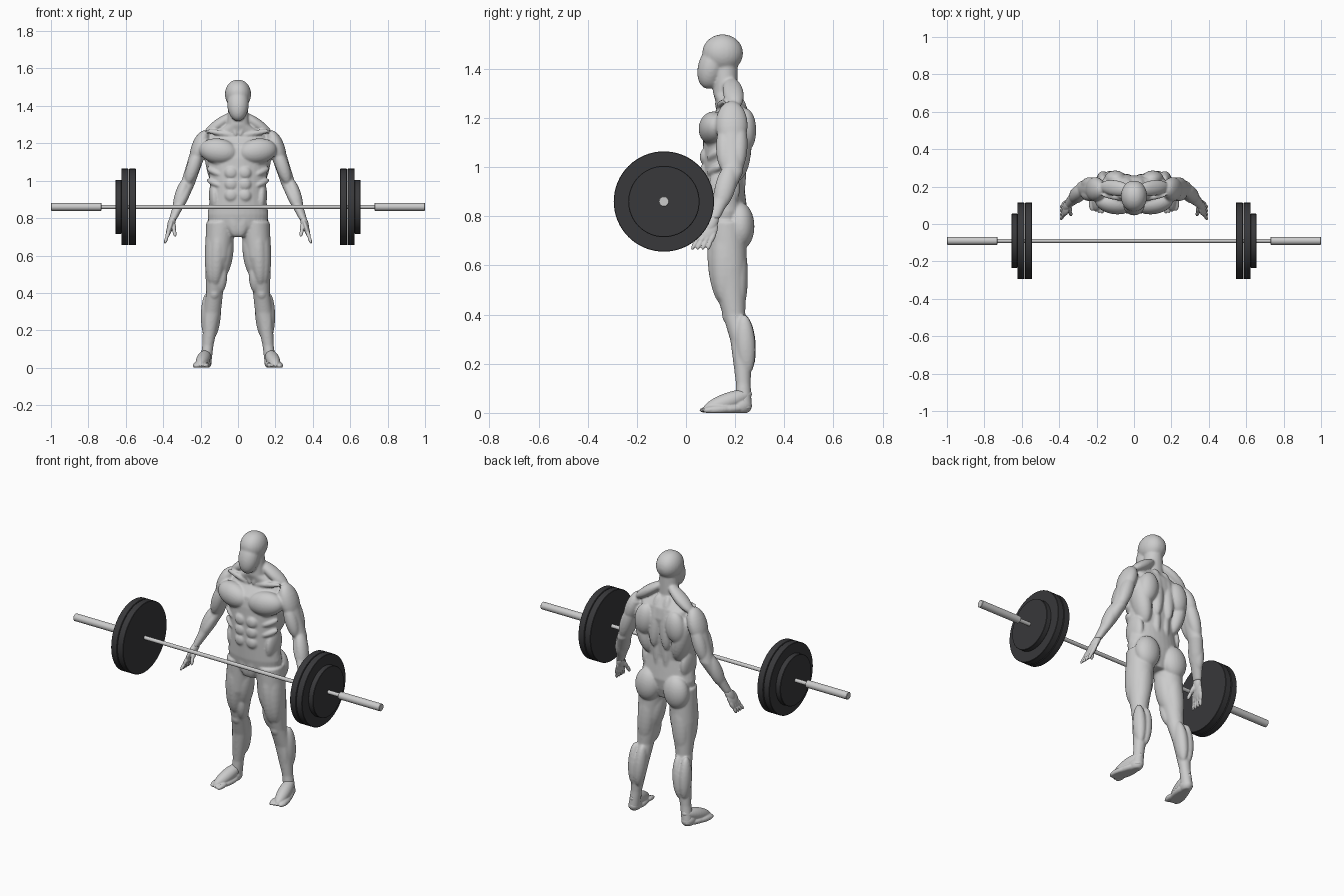
import bpy, bmesh, math
from mathutils import Vector, Matrix

cube = bpy.data.objects.get("Cube")
if cube:
    bpy.data.objects.remove(cube)


def material(name, red, green, blue):
    mat = bpy.data.materials.new(name)
    mat.use_nodes = True
    mat.diffuse_color = (red, green, blue, 1)
    mat.node_tree.nodes["Principled BSDF"].inputs["Base Color"].default_value = mat.diffuse_color
    return mat


pale = material("pale grey", .6, .6, .6)
dark = material("dark rubber", .04, .04, .043)

# Joints of the left half of the skeleton; every muscle is placed along these bones
shoulder = Vector((.19, .185, 1.22))
elbow = Vector((.27, .19, .98))
wrist = Vector((.35, .11, .79))
knuckles = Vector((.37, .08, .73))
hip = Vector((.09, .165, .78))
knee = Vector((.125, .195, .4))
ankle = Vector((.17, .23, .05))
heel = Vector((.17, .25, .02))
toes = Vector((.205, .07, .01))
crotch = Vector((0, .16, .7))
throat = Vector((0, .16, 1.3))
chin = Vector((0, .09, 1.32))
crown = Vector((0, .15, 1.54))

trunk, head = (crotch, throat), (chin, crown)
upper_arm, forearm, hand = (shoulder, elbow), (elbow, wrist), (wrist, knuckles)
thigh, shin, foot = (hip, knee), (knee, ankle), (heel, toes)


def spot(bone, along, out=0, back=0, up=0):
    """Point at a fraction of the bone's length, pushed outwards, backwards or up."""
    return bone[0].lerp(bone[1], along) + Vector((out, back, up))


def loft(bm, *rings, sides=(1, -1), segments=32):
    """Closed skin through horizontal elliptical rings (centre, half width, half depth)."""
    angles = [math.tau * i / segments for i in range(segments)]
    for side in sides:
        loops = [[bm.verts.new((side * (centre.x + width * math.cos(a)),
                                centre.y + depth * math.sin(a), centre.z)) for a in angles]
                 for centre, width, depth in rings]
        for low, high in zip(loops, loops[1:]):
            for i in range(segments):
                j = (i + 1) % segments
                bm.faces.new((low[i], low[j], high[j], high[i]))
        bm.faces.new(loops[0])
        bm.faces.new(loops[-1])


def muscle(bm, start, end, width, depth=None):
    """Ellipsoid stretched between two points, on both sides."""
    for side in (1, -1):
        a, b = (Vector((side * p.x, p.y, p.z)) for p in (start, end))
        along = (b - a).normalized()
        guide = Vector((0, 0, 1)) if abs(along.y) > .75 else Vector((0, 1, 0))
        across = guide.cross(along).normalized()
        frame = Matrix((across, along.cross(across), along)).transposed().to_4x4()
        size = Matrix.Diagonal((width, depth or width, (b - a).length / 2, 1))
        bmesh.ops.create_uvsphere(bm, u_segments=24, v_segments=16, radius=1,
                                  matrix=Matrix.Translation((a + b) / 2) @ frame @ size)


def finish_skin(bm, name, voxel, smoothing):
    """Fuse the overlapping volumes into one smooth skin standing on the floor."""
    for v in bm.verts:
        v.co.z = max(v.co.z, 0)
    bmesh.ops.recalc_face_normals(bm, faces=bm.faces)
    mesh = bpy.data.meshes.new(name)
    bm.to_mesh(mesh)
    bm.free()
    mesh.materials.append(pale)
    obj = bpy.data.objects.new(name, mesh)
    bpy.context.collection.objects.link(obj)
    fuse = obj.modifiers.new("fuse", "REMESH")
    fuse.mode = "VOXEL"
    fuse.voxel_size = voxel
    fuse.use_smooth_shade = True
    soften = obj.modifiers.new("soften", "SMOOTH")
    soften.factor = .5
    soften.iterations = smoothing


body = bmesh.new()

# Cores of the torso, legs and arms
loft(body, (spot(trunk, 0), .08, .06), (spot(trunk, .1), .155, .08),
     (spot(trunk, .2), .163, .09), (spot(trunk, .4, back=-.01), .145, .085),
     (spot(trunk, .7), .165, .09), (spot(trunk, .8, back=.01), .17, .09),
     (spot(trunk, .9, back=.03), .15, .06), (spot(trunk, 1), .06, .05),
     (spot(trunk, 1.2), .05, .05), sides=(1,))
loft(body, (spot(thigh, 0), .08, .08), (spot(thigh, .5, back=-.01), .07, .077),
     (spot(thigh, 1), .045, .046), (spot(shin, .3, back=.02), .047, .045),
     (spot(shin, .8, back=.01), .03, .03), (spot(shin, 1.1), .031, .035))
loft(body, (shoulder, .045, .055), (elbow, .038, .043),
     (spot(forearm, .4), .036, .04), (wrist, .02, .027))

# Smooth featureless head
muscle(body, spot(head, .3, out=.005, back=.04), spot(head, 1, out=.005), .065, .083)
muscle(body, spot(head, 0, back=-.01), spot(head, .8, out=.005, back=-.01), .055)
muscle(body, spot(head, 0), spot(head, .5, out=.005, back=-.01), .045)

# Chest, shoulders and neck
muscle(body, spot(trunk, .74, out=.005, back=-.065), spot(upper_arm, .2, back=-.06), .068, .058)
muscle(body, spot(upper_arm, -.2), spot(upper_arm, .6), .045, .065)
muscle(body, spot(trunk, 1.1, out=.02, back=.02), spot(upper_arm, -.1, back=.02), .03, .042)
muscle(body, spot(trunk, 1.1, out=.05), spot(trunk, .9, out=.01, back=-.04), .013)
muscle(body, spot(trunk, .9, out=.01, back=-.03), spot(upper_arm, -.2, back=-.03), .015)

# Back: inner trapezius, shoulder blade, wing and spine cord
muscle(body, spot(trunk, 1, out=.03, back=.05), spot(trunk, .5, out=.04, back=.08), .04)
muscle(body, spot(trunk, .9, out=.09, back=.08), spot(trunk, .6, out=.11, back=.08), .058, .046)
muscle(body, spot(trunk, .85, out=.15, back=.04), spot(trunk, .4, out=.09, back=.04), .05, .065)
muscle(body, spot(trunk, .7, out=.03, back=.06), spot(trunk, .2, out=.03, back=.05), .026, .03)

# Stomach: three rows of abdominals with ribs beside them, then belly and flank
for row in range(3):
    level = .37 + .1 * row
    muscle(body, spot(trunk, level - .06, out=.036, back=-.08),
           spot(trunk, level + .06, out=.036, back=-.08), .036, .024)
    muscle(body, spot(trunk, level + .08, out=.09, back=-.07),
           spot(trunk, level + .14, out=.165, back=-.02), .018, .02)
muscle(body, spot(trunk, .3, out=.04, back=-.06), spot(trunk, 0, out=.01, back=-.06), .04, .025)
muscle(body, spot(trunk, .5, out=.13), spot(trunk, .2, out=.12, back=-.01), .03, .065)

# Buttock, then outer, front, teardrop, rear and inner thigh
muscle(body, spot(thigh, -.2, back=.06), spot(thigh, .3, back=.05), .075, .057)
muscle(body, spot(thigh, -.1, out=.04), spot(thigh, .9, out=.02, back=-.03), .043, .06)
muscle(body, spot(thigh, 0, out=.01, back=-.04), spot(thigh, .9, back=-.04), .046, .05)
muscle(body, spot(thigh, .6, out=-.03, back=-.04), spot(thigh, 1, out=-.03, back=-.02), .03)
muscle(body, spot(thigh, .1, back=.04), spot(thigh, 1, back=.02), .05, .04)
muscle(body, spot(thigh, .1, out=-.04, back=-.01), spot(thigh, .8, out=-.03, back=-.01), .045, .058)

# Kneecap, inner calf, outer calf and shin
muscle(body, spot(thigh, .9, back=-.02), spot(shin, .1, back=-.03), .028, .024)
muscle(body, spot(shin, 0, out=-.01, back=.04), spot(shin, .7, out=-.02, back=.03), .034, .042)
muscle(body, spot(shin, 0, out=.04, back=.04), spot(shin, .7, out=.01, back=.03), .033, .04)
muscle(body, spot(shin, .1, out=.02), spot(shin, .8), .026, .022)

# Biceps, triceps, outer and inner forearm
muscle(body, spot(upper_arm, .2, back=-.03), spot(upper_arm, 1, back=-.03), .036)
muscle(body, spot(upper_arm, .1, back=.03), spot(upper_arm, 1, back=.02), .038)
muscle(body, spot(forearm, -.2, out=.02, back=-.02), spot(forearm, .8, back=.01), .034, .042)
muscle(body, spot(forearm, 0, out=-.01, back=-.02), spot(forearm, .8), .028, .033)
finish_skin(body, "muscular_body", .0055, 7)

# Hands: palm, four spread fingers bent at the middle joint, and thumb
hands = bmesh.new()
muscle(hands, spot(hand, -.4), spot(hand, 1), .02, .028)
muscle(hands, spot(hand, 0), spot(hand, 1.5), .015, .04)
for finger in range(4):
    fan = .018 * finger - .02
    muscle(hands, spot(hand, .8, back=fan), spot(hand, 1.7, back=fan * 1.1), .011)
    muscle(hands, spot(hand, 1.4, back=fan), spot(hand, 2.1, back=fan * 1.2), .009)
muscle(hands, spot(hand, .1), spot(hand, 1, out=-.03, back=-.02), .014)
muscle(hands, spot(hand, .7, out=-.02, back=-.02), spot(hand, 1.5, out=-.045, back=-.02), .01)
finish_skin(hands, "hands", .003, 2)

# Feet: heel, instep, sole, outer edge and five toes
feet = bmesh.new()
muscle(feet, spot(foot, -.1, up=.01), spot(foot, .4, up=.01), .034, .036)
muscle(feet, spot(foot, -.1, up=.06), spot(foot, 1), .036)
muscle(feet, spot(foot, 0), spot(foot, 1), .042, .024)
muscle(feet, spot(foot, .3, out=.02), spot(foot, 1, out=.02), .026, .02)
for toe in range(5):
    side_step = .016 * toe - .033
    muscle(feet, spot(foot, .7, out=side_step, up=.005),
           spot(foot, 1, out=side_step, back=.002 * toe * toe - .015), .01 if toe else .013)
finish_skin(feet, "feet", .0035, 3)


# Barbell
def rod(name, left, right, radius, mat):
    """Round part lying along the bar axis, with softened rims."""
    bpy.ops.mesh.primitive_cylinder_add(vertices=64, radius=radius, depth=right - left,
                                        location=((left + right) / 2, -.09, .86),
                                        rotation=(0, math.pi / 2, 0))
    obj = bpy.context.object
    obj.name = name
    obj.data.materials.append(mat)
    bpy.ops.object.shade_smooth_by_angle()
    obj.modifiers.new("rim", "BEVEL").width = .002


rod("bar", -.74, .74, .011, pale)
for side, label in ((1, "left"), (-1, "right")):
    for part, inner, outer, radius, mat in (
            ("sleeve", .73, 1, .021, pale), ("inner_plate", .545, .583, .204, dark),
            ("middle_plate", .586, .624, .204, dark), ("small_plate", .624, .655, .145, dark)):
        left, right = sorted((side * inner, side * outer))
        rod(label + "_" + part, left, right, radius, mat)
